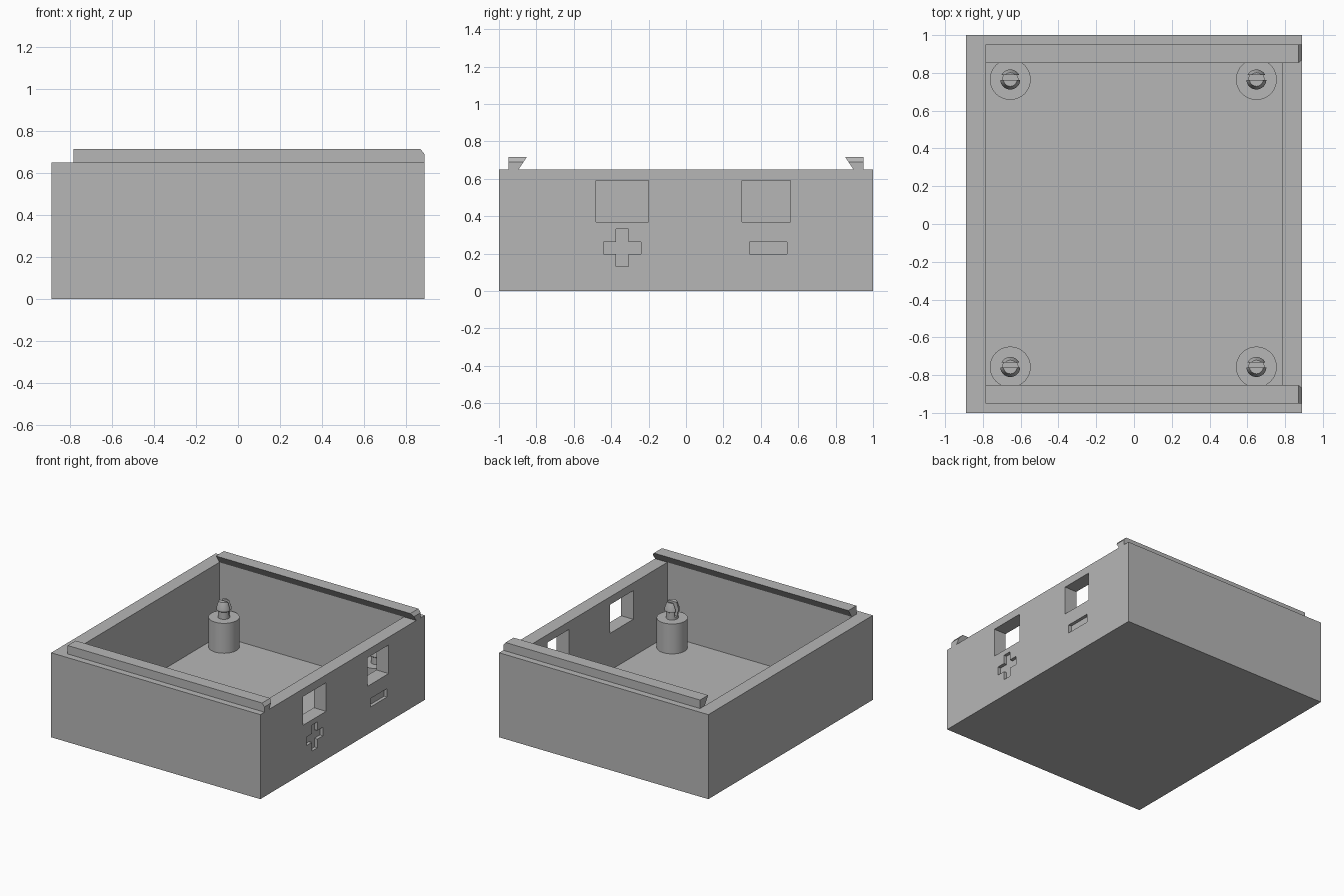
import bpy, bmesh, math
from mathutils import Vector

if "Cube" in bpy.data.objects:
    bpy.data.objects.remove(bpy.data.objects["Cube"], do_unlink=True)

grey = bpy.data.materials.new("plain_grey")
grey.use_nodes = True
COLOUR = (0.47, 0.47, 0.47, 1)
grey.diffuse_color = COLOUR
grey.node_tree.nodes["Principled BSDF"].inputs["Base Color"].default_value = COLOUR

WIDTH, DEPTH, HEIGHT = 0.89, 1.0, 0.65      # half width, half depth, full height
WALL, FLOOR = 0.105, 0.085


def finish(name, bm):
    bmesh.ops.recalc_face_normals(bm, faces=bm.faces)
    mesh = bpy.data.meshes.new(name)
    bm.to_mesh(mesh)
    bm.free()
    mesh.materials.append(grey)
    obj = bpy.data.objects.new(name, mesh)
    bpy.context.collection.objects.link(obj)
    return obj


def box(name, low, high):
    low, high = Vector(low), Vector(high)
    bm = bmesh.new()
    bmesh.ops.create_cube(bm, size=1)
    for v in bm.verts:
        v.co = (low + high) / 2 + v.co * (high - low)
    return finish(name, bm)


def extrude_x(name, profile, x0, x1):
    """Prism with a (y, z) outline running along x."""
    bm = bmesh.new()
    face = bm.faces.new([bm.verts.new((x0, y, z)) for y, z in profile])
    new = bmesh.ops.extrude_face_region(bm, geom=[face])["geom"]
    bmesh.ops.translate(bm, vec=(x1 - x0, 0, 0),
                        verts=[g for g in new if isinstance(g, bmesh.types.BMVert)])
    return finish(name, bm)


def lathe(name, profile, x, y, steps=40):
    """Solid of revolution from (radius, z) points, capped at both ends."""
    bm = bmesh.new()
    rings = [[bm.verts.new((x + r * math.cos(math.tau * i / steps),
                            y + r * math.sin(math.tau * i / steps), z))
              for i in range(steps)] for r, z in profile]
    for a, b in zip(rings, rings[1:]):
        for i in range(steps):
            j = (i + 1) % steps
            bm.faces.new((a[i], a[j], b[j], b[i]))
    bm.faces.new(rings[0])
    bm.faces.new(rings[-1])
    return finish(name, bm)


def select(obj):
    bpy.ops.object.select_all(action="DESELECT")
    obj.select_set(True)
    bpy.context.view_layer.objects.active = obj


def cut(obj, cutter):
    cutter.hide_render = True
    mod = obj.modifiers.new("cut", "BOOLEAN")
    mod.operation, mod.solver, mod.object = "DIFFERENCE", "EXACT", cutter
    select(obj)
    bpy.ops.object.modifier_apply(modifier=mod.name)
    bpy.data.objects.remove(cutter, do_unlink=True)


# Open tray
tray = box("tray", (-WIDTH, -DEPTH, 0), (WIDTH, DEPTH, HEIGHT))
cut(tray, box("cavity", (WALL - WIDTH, WALL - DEPTH, FLOOR),
              (WIDTH - WALL, DEPTH - WALL, 1)))

# Two openings through the right-hand wall
for y0, y1 in ((-0.48, -0.20), (0.30, 0.56)):
    cut(tray, box("opening", (0.7, y0, 0.37), (1, y1, 0.59)))

# Recessed plus and minus marks below the openings
MARK = WIDTH - 0.025
a, b = 0.1, 0.033
plus = [(-b, -a), (b, -a), (b, -b), (a, -b), (a, b), (b, b),
        (b, a), (-b, a), (-b, b), (-a, b), (-a, -b), (-b, -b)]
cut(tray, extrude_x("plus_mark", [(y - 0.34, z + 0.23) for y, z in plus], MARK, 1))
cut(tray, box("minus_mark", (MARK, 0.34, 0.197), (1, 0.54, 0.262)))

# Undercut slide rails, bevelled at the open end
TOP = 0.715
for side, label in ((-1, "front"), (1, "back")):
    outline = [(0.95, HEIGHT), (0.95, TOP), (0.852, TOP), (0.895, HEIGHT)]
    rail = extrude_x(label + "_rail", [(side * y, z) for y, z in outline],
                     WALL - WIDTH, WIDTH)
    bm = bmesh.new()
    bm.from_mesh(rail.data)
    cutplane = bmesh.ops.bisect_plane(
        bm, geom=bm.verts[:] + bm.edges[:] + bm.faces[:],
        plane_co=(0.87, 0, TOP), plane_no=(0.025, 0, 0.02), clear_outer=True)
    edges = [g for g in cutplane["geom_cut"] if isinstance(g, bmesh.types.BMEdge)]
    bmesh.ops.holes_fill(bm, edges=edges)
    bmesh.ops.recalc_face_normals(bm, faces=bm.faces)
    bm.to_mesh(rail.data)
    bm.free()

# Corner posts with split snap pins
for x, side in ((-0.655, "left"), (0.648, "right")):
    for y, end in ((-0.757, "front"), (0.765, "back")):
        post = lathe(f"{end}_{side}_post", [(0.108, FLOOR), (0.108, 0.315)], x, y)
        pin = lathe(f"{end}_{side}_pin",
                    [(0.043, 0.315), (0.043, 0.368), (0.053, 0.375),
                     (0.053, 0.39), (0.036, 0.44)], x, y)
        cut(pin, box("slot", (x - 0.1, y - 0.003, 0.335), (x + 0.1, y + 0.024, 0.5)))
        for part in (post, pin):
            select(part)
            bpy.ops.object.shade_smooth_by_angle(angle=math.radians(25))
